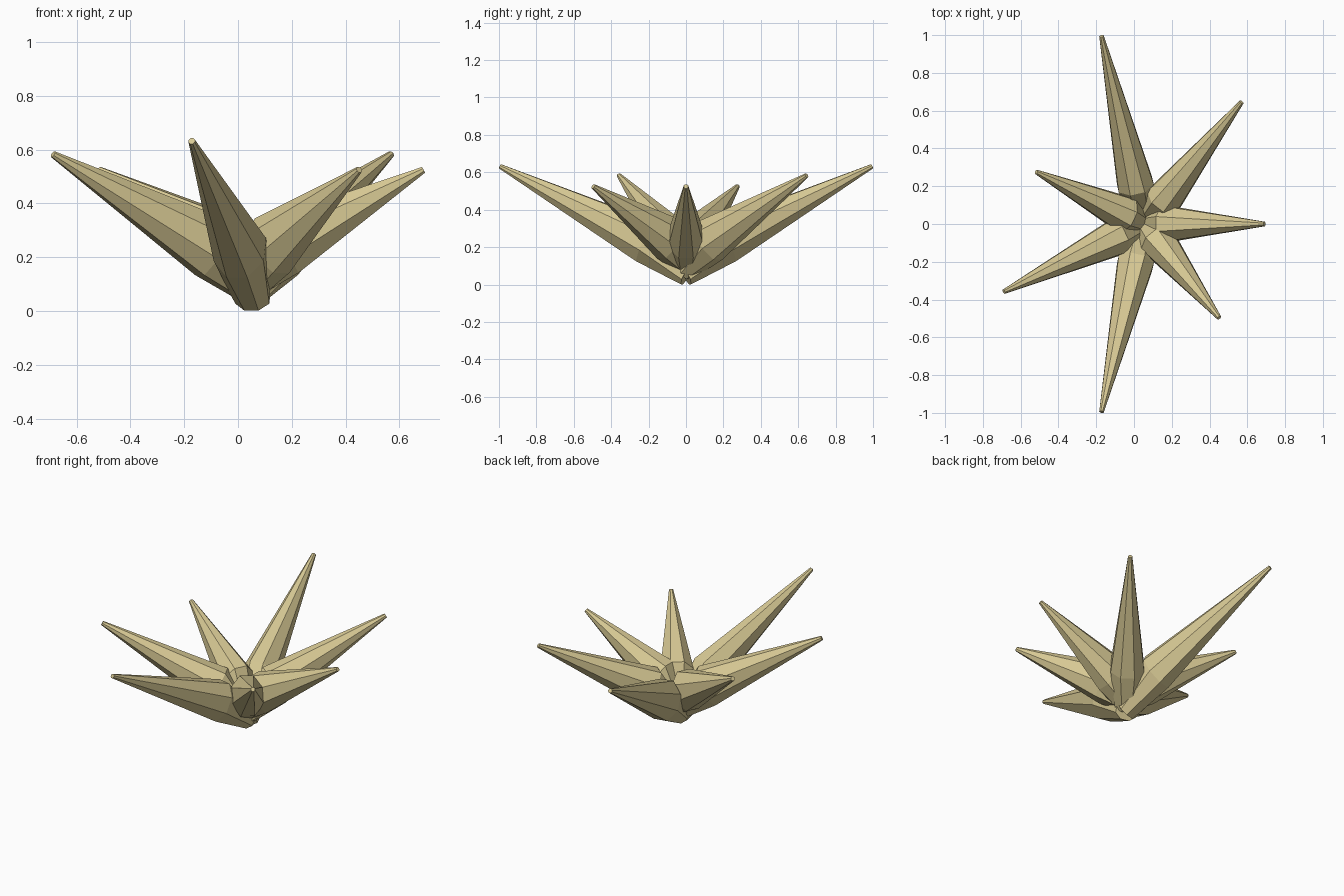
import bpy, bmesh, math
from mathutils import Vector

cube = bpy.data.objects.get("Cube")
if cube:
    bpy.data.objects.remove(cube, do_unlink=True)

# Pale straw colour shared by every spike
straw = bpy.data.materials.new("pale_straw")
straw.use_nodes = True
colour = (0.69, 0.59, 0.30, 1)
straw.diffuse_color = colour
straw.node_tree.nodes["Principled BSDF"].inputs["Base Color"].default_value = colour

SIDES = 8
COUNT = 7
CENTRE_X = 0.055
# (distance out, height) of root, swelling and tip for short, middle and long spikes
PATHS = [
    [(0, 0.10), (0.115, 0.243), (0.635, 0.525)],
    [(0, 0.073), (0.165, 0.235), (0.825, 0.583)],
    [(0, 0.046), (0.215, 0.228), (1.02, 0.632)],
]
# half width and half height of the root, swelling and tip sections
SECTIONS = [(0.065, 0.05), (0.095, 0.115), (0.012, 0.012)]


def spike(name, angle, path):
    """Eight-sided spike: small root, tall swollen lower part, long taper to a blunt tip."""
    out = Vector((math.cos(angle), math.sin(angle), 0))
    side = Vector((-out.y, out.x, 0))
    points = [Vector((CENTRE_X, 0, z)) + out * r for r, z in path]
    up = (points[2] - points[1]).cross(side).normalized()
    corner = 1 / math.cos(math.pi / SIDES)
    bm = bmesh.new()
    loops = []
    for point, (width, height) in zip(points, SECTIONS):
        loop = []
        for k in range(SIDES):
            a = (k + 0.5) * math.tau / SIDES
            offset = side * width * math.cos(a) + up * height * math.sin(a)
            loop.append(bm.verts.new(point + offset * corner))
        loops.append(loop)
    for low, high in zip(loops, loops[1:]):
        for k in range(SIDES):
            n = (k + 1) % SIDES
            bm.faces.new((low[k], low[n], high[n], high[k]))
    bm.faces.new(loops[0])
    bm.faces.new(loops[-1])
    bmesh.ops.recalc_face_normals(bm, faces=bm.faces)
    mesh = bpy.data.meshes.new(name)
    bm.to_mesh(mesh)
    bm.free()
    mesh.materials.append(straw)
    bpy.context.collection.objects.link(bpy.data.objects.new(name, mesh))


# Ring of spikes, cycling short, middle, long
for i in range(COUNT):
    spike(f"spike_{i + 1}", i * math.tau / COUNT, PATHS[i % 3])
